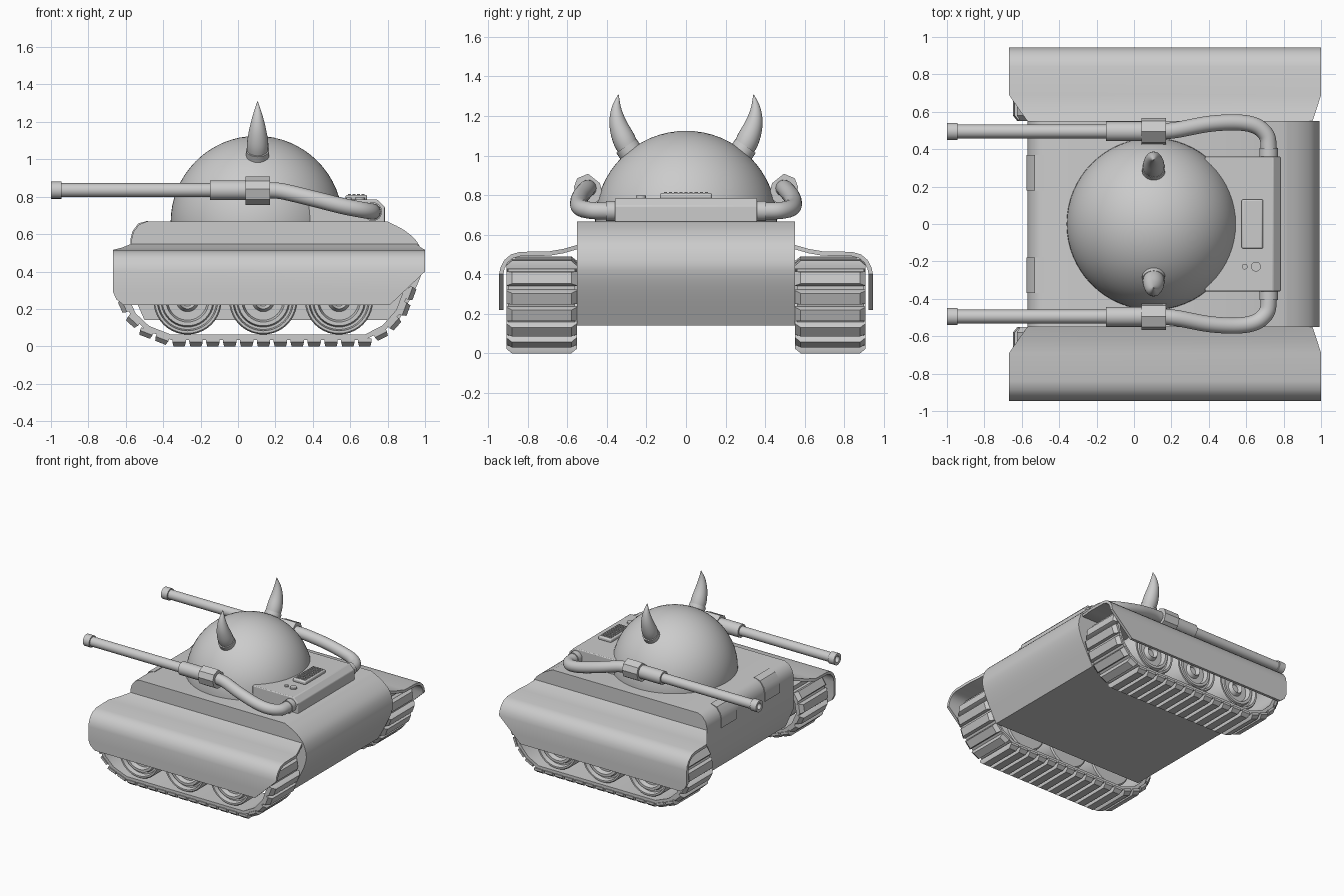
import bpy, bmesh, math
from mathutils import Vector

if "Cube" in bpy.data.objects:
    bpy.data.objects.remove(bpy.data.objects["Cube"])

grey = bpy.data.materials.new("plain_grey")
grey.diffuse_color = (0.6, 0.6, 0.6, 1)
grey.use_nodes = True
grey.node_tree.nodes["Principled BSDF"].inputs["Base Color"].default_value = grey.diffuse_color


def finish(name, bm, angle=35):
    bmesh.ops.recalc_face_normals(bm, faces=bm.faces)
    me = bpy.data.meshes.new(name)
    bm.to_mesh(me)
    bm.free()
    ob = bpy.data.objects.new(name, me)
    bpy.context.collection.objects.link(ob)
    me.materials.append(grey)
    bpy.ops.object.select_all(action='DESELECT')
    ob.select_set(True)
    bpy.context.view_layer.objects.active = ob
    bpy.ops.object.shade_smooth_by_angle(angle=math.radians(angle))
    return ob


def loft(bm, rings, caps=True):
    """Skin closed rings of points."""
    vs = [[bm.verts.new(p) for p in r] for r in rings]
    n = len(vs[0])
    for a, b in zip(vs, vs[1:]):
        for i in range(n):
            j = (i + 1) % n
            bm.faces.new((a[i], a[j], b[j], b[i]))
    if caps:
        bm.faces.new(vs[0])
        bm.faces.new(vs[-1])


def prism_y(name, prof, y0, y1, bevel=0):
    bm = bmesh.new()
    loft(bm, [[(x, y, z) for x, z in prof] for y in (y0, y1)])
    ob = finish(name, bm)
    if bevel:
        m = ob.modifiers.new("bevel", 'BEVEL')
        m.width, m.segments, m.limit_method = bevel, 3, 'ANGLE'
    return ob


def tube(name, pts, radii, sides=24):
    bm = bmesh.new()
    pts = [Vector(p) for p in pts]
    rings = []
    for i, p in enumerate(pts):
        t = (pts[min(i + 1, len(pts) - 1)] - pts[max(i - 1, 0)]).normalized()
        u = t.cross(Vector((0, 0, 1) if abs(t.z) < 0.5 else (1, 0, 0))).normalized()
        v = t.cross(u)
        rings.append([p + radii[i] * (u * math.cos(a) + v * math.sin(a))
                      for a in (2 * math.pi * k / sides for k in range(sides))])
    loft(bm, rings)
    return finish(name, bm)


def smooth_path(pts, steps=6):
    """Catmull-Rom through points of any dimension."""
    pts = [Vector(p) for p in pts]
    e = [pts[0] * 2 - pts[1]] + pts + [pts[-1] * 2 - pts[-2]]
    out = []
    for a, b, c, d in zip(e, e[1:], e[2:], e[3:]):
        for k in range(steps):
            t = k / steps
            out.append(0.5 * (2 * b + (c - a) * t + (2 * a - 5 * b + 4 * c - d) * t * t
                              + (3 * b - a - 3 * c + d) * t ** 3))
    return out + [pts[-1]]


# Hull
nose = [tuple(p) for p in smooth_path([(.86, .14), (.945, .30), (.985, .40), (.99, .47),
                                       (.96, .555), (.89, .62), (.80, .667)], 4)]
prism_y("hull", [(-.50, .14)] + nose + [(-.49, .667), (-.53, .65), (-.56, .61), (-.57, .57),
                                        (-.57, .30)], -.55, .55)

# Dome turret
bm = bmesh.new()
bmesh.ops.create_uvsphere(bm, u_segments=64, v_segments=32, radius=.46)
bmesh.ops.bisect_plane(bm, geom=bm.verts[:] + bm.edges[:] + bm.faces[:], plane_co=(0, 0, -.01),
                       plane_no=(0, 0, 1), clear_inner=True)
bmesh.ops.translate(bm, verts=bm.verts, vec=(.1, 0, .665))
finish("dome_turret", bm)

# Engine box with its grille and buttons
prism_y("engine_box", [(.38, .66), (.785, .66), (.785, .745), (.745, .785), (.38, .785)], -.36, .36, .006)
prism_y("grille_plate", [(.575, .78), (.69, .78), (.69, .81), (.575, .81)], -.132, .132, .01)
bm = bmesh.new()
for i in range(4):
    for j in range(9):
        r = bmesh.ops.create_cube(bm, size=.016)
        bmesh.ops.translate(bm, verts=r["verts"], vec=(.597 + i * .024, -.104 + j * .026, .807))
finish("grille_studs", bm)
tube("small_button", [(.592, -.228, .78), (.592, -.228, .795)], [.015, .015])
tube("large_button", [(.652, -.228, .78), (.652, -.228, .797), (.652, -.228, .797), (.652, -.228, .79)],
     [.026, .026, .017, .017])

# Track guide line and road wheel profile (radius, depth)
line = [(-.36, .035), (.68, .035), (.79, .09), (.87, .18), (.915, .30), (.90, .39), (.85, .437),
        (.75, .452), (-.45, .452), (-.56, .42), (-.60, .36), (-.615, .26), (-.57, .16), (-.49, .085)]
wheel = [(.03, .83), (.045, .86), (.06, .83), (.105, .83), (.115, .865), (.135, .865), (.142, .84),
         (.155, .84), (.162, .875), (.175, .875), (.182, .865), (.182, .60), (.172, .59), (.05, .59)]


def sample(n):
    """Even points with outward normals around the track line."""
    pts = [Vector((x, 0, z)) for x, z in line]
    segs = list(zip(pts, pts[1:] + pts[:1]))
    total = sum((b - a).length for a, b in segs)
    out, acc, k = [], 0, 0
    for a, b in segs:
        ln = (b - a).length
        while k < n and (k + .5) * total / n <= acc + ln:
            t = (b - a).normalized()
            out.append((a + t * ((k + .5) * total / n - acc), t, Vector((t.z, 0, -t.x))))
            k += 1
        acc += ln
    return out


for s, side in ((-1, "front"), (1, "back")):
    # Fender: rows of (y, z, x start, x end) across its section
    rows = [(.55, .548, -.57, .955), (.62, .528, -.62, .978), (.69, .516, -.668, 1), (.84, .513, -.668, 1),
            (.885, .50, -.668, 1), (.918, .472, -.668, 1), (.938, .435, -.668, 1), (.945, .40, -.668, 1),
            (.945, .29, -.668, .884), (.945, .25, -.65, .842), (.945, .22, -.61, .81)]
    bm = bmesh.new()
    loft(bm, [[(x0, s * y, z), (x1, s * y, z), (x1, s * (y - d), z - e), (x0, s * (y - d), z - e)]
              for (y, z, x0, x1), (d, e) in zip(rows, [(0, .022)] * 4 + [(.008, .02), (.016, .014),
                                                (.021, .006)] + [(.022, 0)] * 4)])
    finish(side + "_fender", bm)

    # Track belt and tread pads
    bm = bmesh.new()
    ring = [Vector((x, 0, z)) for x, z in line]
    mid = Vector((.15, 0, .25))
    inner = []
    for i, p in enumerate(ring):
        t = (ring[(i + 1) % len(ring)] - ring[i - 1]).normalized()
        inner.append(p - Vector((t.z, 0, -t.x)) * .028)
    y0, y1 = Vector((0, s * .56, 0)), Vector((0, s * .90, 0))
    loops = [[p + y0 for p in ring], [p + y1 for p in ring], [p + y1 for p in inner], [p + y0 for p in inner]]
    loft(bm, loops + loops[:1], caps=False)
    bmesh.ops.remove_doubles(bm, verts=bm.verts, dist=1e-5)
    finish(side + "_track_belt", bm)
    bm = bmesh.new()
    for p, t, n in sample(39):
        c = p + Vector((0, s * .73, 0))
        y = Vector((0, 1, 0))
        loft(bm, [[c + n * h + t * (a * l) + y * (b * w) for a, b in ((-1, -1), (1, -1), (1, 1), (-1, 1))]
                  for h, l, w in ((-.006, .036, .178), (.012, .036, .178), (.035, .030, .15))])
    finish(side + "_tread_pads", bm)

    # Road wheels
    for i in range(3):
        bm = bmesh.new()
        loft(bm, [[(-.27 + i * .405 + r * math.cos(a), s * y, .245 + r * math.sin(a))
                   for a in (math.tau * k / 40 for k in range(40))] for r, y in wheel])
        finish(f"{side}_road_wheel_{i + 1}", bm)

    # Gun: muzzle, barrel, sleeve, bracket, hose and collar
    gy, gz = s * .495, .835
    xs = [(-.85, .025), (-.998, .025), (-1, .03), (-1, .046), (-.945, .046), (-.945, .037), (-.15, .037),
          (-.15, .052), (.06, .052)]
    bm = bmesh.new()
    loft(bm, [[(x, gy + r * math.cos(a), gz + r * math.sin(a))
               for a in (math.tau * k / 24 for k in range(24))] for x, r in xs])
    finish(side + "_gun_barrel", bm)
    bm = bmesh.new()
    sec = [(.42, .80), (.435, .86), (.495, .908), (.55, .885), (.567, .84), (.55, .785), (.50, .755), (.45, .765)]
    loft(bm, [[(x, s * y, z) for y, z in sec] for x in (.04, .172)])
    finish(side + "_gun_bracket", bm, 20)
    hose = smooth_path([(.16, gy, .835), (.24, s * .505, .828), (.40, s * .535, .79), (.55, s * .543, .752),
                        (.65, s * .525, .732), (.708, s * .475, .722), (.72, s * .41, .72), (.72, s * .35, .72)])
    tube(side + "_gun_hose", hose, [.043] * len(hose))
    tube(side + "_hose_collar", [(.72, s * .35, .72), (.72, s * .405, .72)], [.05, .05])

    # Horn and its collar
    path = smooth_path([(.283, 1.02, .054), (.315, 1.085, .057), (.343, 1.16, .045), (.352, 1.235, .026),
                        (.342, 1.308, .002)], 5)
    tube(side + "_horn", [(.105, s * p.x, p.y) for p in path], [p.z for p in path])
    tube(side + "_horn_collar", [(.105, s * .262, .99), (.105, s * .301, 1.048)], [.062, .062])

    # Folded lamp plate over the hull edge
    prism_y(side + "_lamp_plate", [(-.48, .66), (-.48, .672), (-.533, .657), (-.565, .614), (-.576, .57),
                                   (-.576, .50), (-.56, .50), (-.56, .60), (-.52, .64)], s * .18, s * .37)
